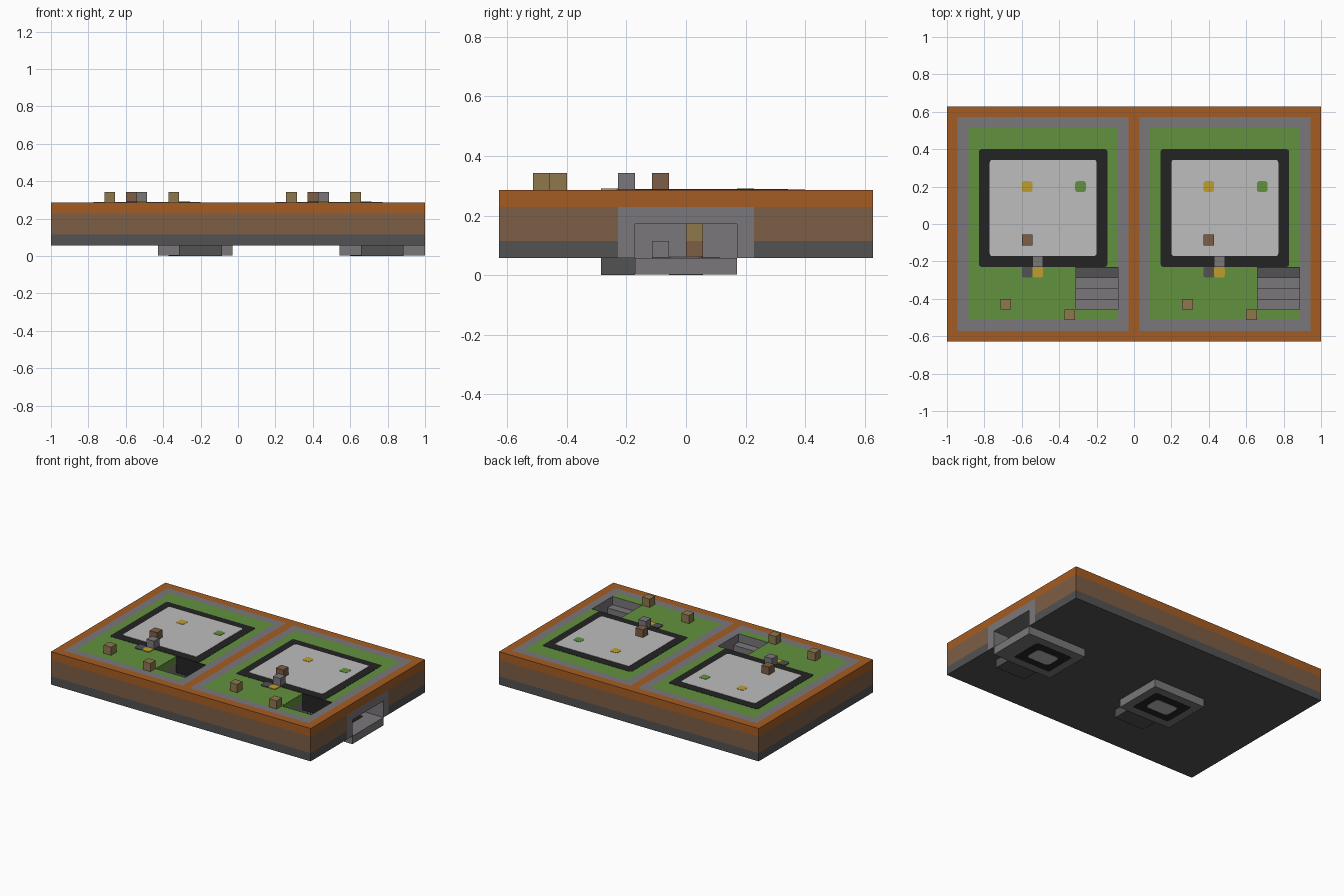
import bpy, bmesh
from mathutils import Vector

cube = bpy.data.objects.get("Cube")
if cube:
    bpy.data.objects.remove(cube, do_unlink=True)

U = 2 / 35                      # one block
ORIGIN = Vector((-17.5, -11, 0))
PLOTS = {"right": 0, "left": 17}  # block offset of each plot

# Colours as 8-bit sRGB, converted to linear
COLOURS = {
    "orange": (165, 92, 34), "brown": (125, 94, 70), "dark_grey": (82, 82, 82),
    "grey": (122, 119, 122), "green": (98, 145, 62), "black": (36, 36, 36),
    "pale_grey": (188, 190, 188), "yellow": (192, 158, 45), "tan": (143, 121, 77),
}
NAMES = list(COLOURS)
MATS = []
for name, rgb in COLOURS.items():
    lin = [((c / 255 + 0.055) / 1.055) ** 2.4 for c in rgb] + [1]
    m = bpy.data.materials.new(name)
    m.use_nodes = True
    m.diffuse_color = lin
    m.node_tree.nodes["Principled BSDF"].inputs["Base Color"].default_value = lin
    MATS.append(m)


def finish(bm, name, rule):
    """Colour faces by rule (in block units), scale and link."""
    bmesh.ops.recalc_face_normals(bm, faces=bm.faces[:])
    for f in bm.faces:
        f.material_index = NAMES.index(rule(f.calc_center_median(), f.normal))
    for v in bm.verts:
        v.co = (v.co + ORIGIN) * U
    me = bpy.data.meshes.new(name)
    bm.to_mesh(me)
    bm.free()
    for m in MATS:
        me.materials.append(m)
    ob = bpy.data.objects.new(name, me)
    bpy.context.collection.objects.link(ob)
    return ob


def block_mesh(lo, hi):
    bm = bmesh.new()
    bmesh.ops.create_cube(bm, size=1)
    lo, hi = Vector(lo), Vector(hi)
    for v in bm.verts:
        v.co = (lo + hi) / 2 + v.co * (hi - lo)
    return bm


def box(name, lo, hi, colour, corner=0):
    bm = block_mesh(lo, hi)
    if corner:
        edges = [e for e in bm.edges
                 if abs(e.verts[0].co.z - e.verts[1].co.z) > 1e-4]
        bmesh.ops.bevel(bm, geom=edges, offset=corner, segments=3,
                        profile=0.5, affect='EDGES')
    return finish(bm, name, lambda c, n: colour)


def cell(name, i, j, k, colour):
    return box(name, (i, j, k), (i + 1, j + 1, k + 1), colour)


def patch(name, i, j, colour):
    return box(name, (i, j, 4.9), (i + 1, j + 1, 5.09), colour, 0.2)


# Ground slab: banded sides, rings of colour on top
def ground_rule(c, n):
    if n.z > 0.5:
        x = c.x if c.x < 17.5 else c.x - 17
        if 2 < x < 16 and 2 < c.y < 20:
            return "green"
        return "grey" if 1 < x < 17 and 1 < c.y < 21 else "orange"
    if n.x > 0.5 and 7 < c.y < 15 and c.z < 4:
        return "grey"
    return "dark_grey" if c.z < 2 else "brown" if c.z < 4 else "orange"


bm = block_mesh((0, 0, 1), (35, 22, 5))
CUTS = [(1, 2, 16, 17, 18, 19, 33, 34), (1, 2, 7, 15, 20, 21), (2, 4)]
for axis, values in enumerate(CUTS):
    for value in values:
        no = Vector((0, 0, 0))
        no[axis] = 1
        bmesh.ops.bisect_plane(bm, geom=bm.verts[:] + bm.edges[:] + bm.faces[:],
                               plane_co=no * value, plane_no=no)
ground = finish(bm, "ground_slab", ground_rule)

# Stairwell profile (y, z) and cellar cutters
STAIRS = [(3, 6), (3, 4), (4, 4), (4, 3), (5, 3), (5, 2), (6, 2), (6, .5),
          (8.5, .5), (8.5, 3), (7, 3), (7, 6)]
cutters = []
for side, dx in PLOTS.items():
    bm = bmesh.new()
    face = bm.faces.new([bm.verts.new((12 + dx, y, z)) for y, z in STAIRS])
    out = bmesh.ops.extrude_face_region(bm, geom=[face])["geom"]
    bmesh.ops.translate(bm, vec=(4, 0, 0),
                        verts=[g for g in out if isinstance(g, bmesh.types.BMVert)])
    cutters.append(finish(bm, side + "_stair_cutter", lambda c, n: "grey"))
    end = 36 if dx else 17
    cutters.append(box(side + "_cellar_cutter", (10 + dx, 8, .5), (end, 14, 3), "grey"))
for cutter in cutters:
    cutter.hide_render = True
    mod = ground.modifiers.new(cutter.name, 'BOOLEAN')
    mod.operation = 'DIFFERENCE'
    mod.solver = 'EXACT'
    mod.object = cutter
bpy.context.view_layer.update()
deps = bpy.context.evaluated_depsgraph_get()
carved = bpy.data.meshes.new_from_object(ground.evaluated_get(deps))
ground.modifiers.clear()
ground.data = carved
for cutter in cutters:
    bpy.data.objects.remove(cutter, do_unlink=True)

for side, dx in PLOTS.items():
    p = side + "_"
    # Court with dark border and pale middle
    box(p + "court_border", (3 + dx, 7, 4.9), (15 + dx, 18, 5.03), "black", 0.2)
    box(p + "court_middle", (4 + dx, 8, 4.9), (14 + dx, 17, 5.06), "pale_grey", 0.25)
    # Flush patches
    patch(p + "court_yellow_patch", 7 + dx, 14, "yellow")
    patch(p + "court_green_patch", 12 + dx, 14, "green")
    patch(p + "path_yellow_patch", 8 + dx, 6, "yellow")
    patch(p + "path_dark_patch", 7 + dx, 6, "dark_grey")
    # Blocks standing on the ground
    cell(p + "front_crate", 11 + dx, 2, 5, "tan")
    cell(p + "rear_crate", 5 + dx, 3, 5, "tan")
    cell(p + "stone_block", 8 + dx, 7, 5, "grey")
    cell(p + "brown_block", 7 + dx, 9, 5, "brown")
    # Stairwell linings
    box(p + "stairwell_back", (12 + dx, 6.95, 3), (16 + dx, 7, 5), "black")
    box(p + "stairwell_side", (12 + dx, 3, 4), (12.05 + dx, 6.95, 4.99), "green")
    # Cellar floor, rug and furniture
    box(p + "stair_base", (12 + dx, 6, 0), (16 + dx, 8, 1), "dark_grey")
    box(p + "cellar_floor", (10 + dx, 8, .04), (35 if dx else 17, 14, 1), "grey")
    box(p + "rug_border", (11 + dx, 9, .02), (16 + dx, 13, 1.04), "black", 0.2)
    box(p + "rug_middle", (12 + dx, 10, 0), (15 + dx, 12, 1.08), "pale_grey", 0.4)
    cell(p + "cellar_stool", 10 + dx, 9, 1, "grey")
    cell(p + "cellar_cabinet", 10 + dx, 11, 1, "brown")
    cell(p + "cellar_crate", 10 + dx, 11, 2, "tan")
